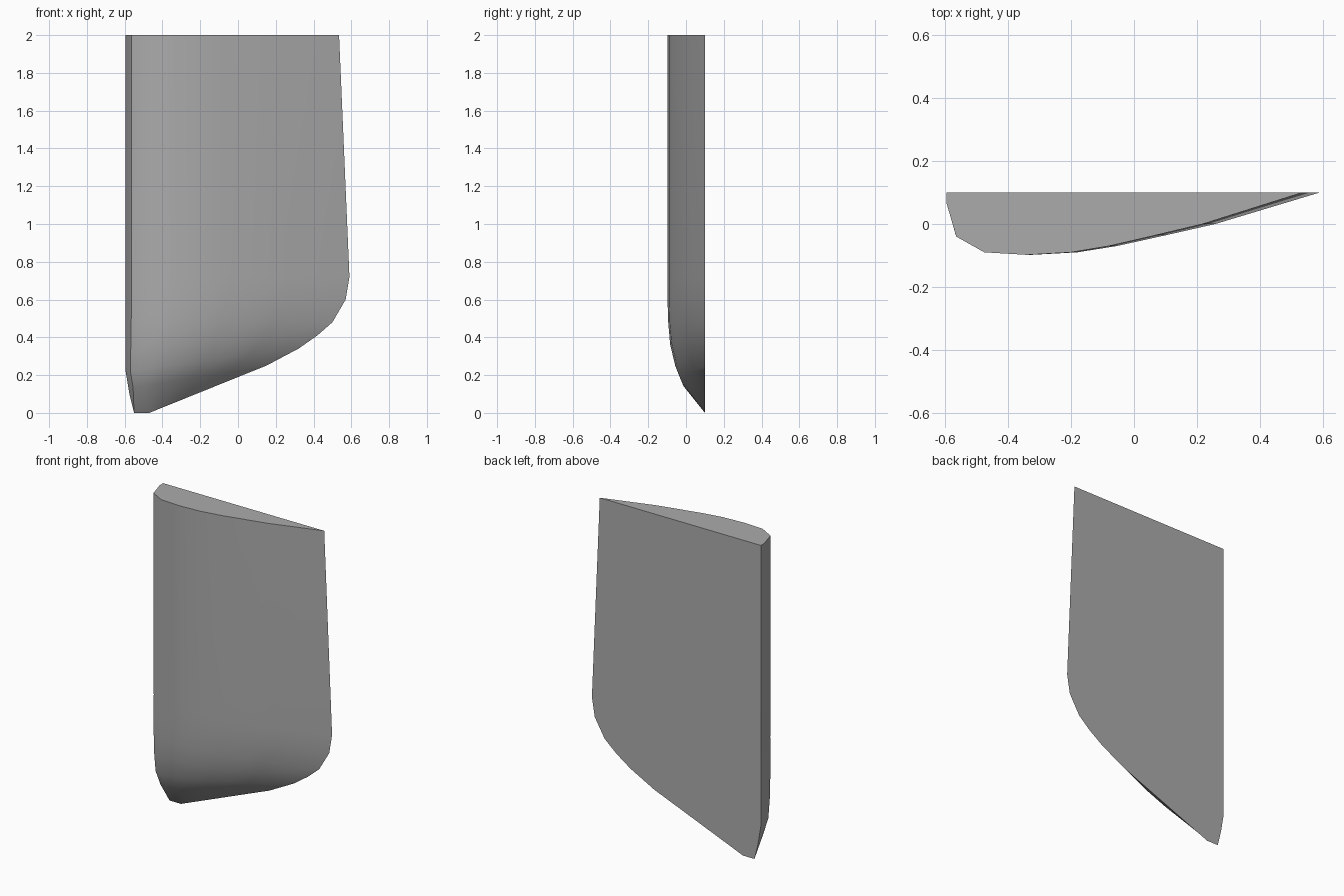
import bpy, bmesh, math

cube = bpy.data.objects.get("Cube")
if cube:
    bpy.data.objects.remove(cube, do_unlink=True)

BACK = 0.10

# Half foil section: (position along the chord, depth in front of the flat back)
section = [(0, 0), (0, .035), (.027, .14), (.106, .19), (.226, .198), (.35, .19),
           (.456, .17), (.59, .135), (.72, .10), (1, 0)]

# Stations: leading x, leading z, trailing x, trailing z, depth factor
stations = [(-.575, .10, .15, .25, .60), (-.595, .22, .32, .34, .79),
            (-.595, .35, .42, .41, .93), (-.595, .48, .50, .48, .98),
            (-.595, .60, .57, .60, 1), (-.595, .72, .59, .72, 1),
            (-.595, 2, .535, 2, 1)]

bm = bmesh.new()
rows = []

# Bottom edge lies on the flat back
bottom = [(-.55, .0), (-.55, .0), (-.55, .0)]
last = len(section) - 1
for u, depth in section[3:]:
    t = (u - .106) / .894
    bottom.append((-.47 + .56 * t, .0 + .226 * t))
rows.append([bm.verts.new((x, BACK, z)) for x, z in bottom])

# Lofted sections above it
for x0, z0, x1, z1, factor in stations:
    row = []
    for i, (u, depth) in enumerate(section):
        z = z0 + (z1 - z0) * u
        if z0 < .2 and 1 < i < last:
            z += .03 * (1 - u)
        row.append(bm.verts.new((x0 + (x1 - x0) * u, BACK - depth * factor, z)))
    rows.append(row)

for low, high in zip(rows, rows[1:]):
    for i in range(last):
        bm.faces.new((low[i], low[i + 1], high[i + 1], high[i]))

# Flat top and flat back
bm.faces.new(rows[-1])
outline = [r[0] for r in rows] + [r[-1] for r in reversed(rows)] + rows[0][-2:0:-1]
bm.faces.new(outline)

bmesh.ops.remove_doubles(bm, verts=bm.verts, dist=.0005)
bmesh.ops.recalc_face_normals(bm, faces=bm.faces)
mesh = bpy.data.meshes.new("foil_blade")
bm.to_mesh(mesh)
bm.free()

blade = bpy.data.objects.new("foil_blade", mesh)
bpy.context.collection.objects.link(blade)

# Plain grey finish
grey = bpy.data.materials.new("plain_grey")
grey.use_nodes = True
color = (.41, .41, .41, 1)
grey.diffuse_color = color
grey.node_tree.nodes["Principled BSDF"].inputs["Base Color"].default_value = color
mesh.materials.append(grey)

bpy.ops.object.select_all(action="DESELECT")
blade.select_set(True)
bpy.context.view_layer.objects.active = blade
bpy.ops.object.shade_smooth_by_angle(angle=math.radians(32))
